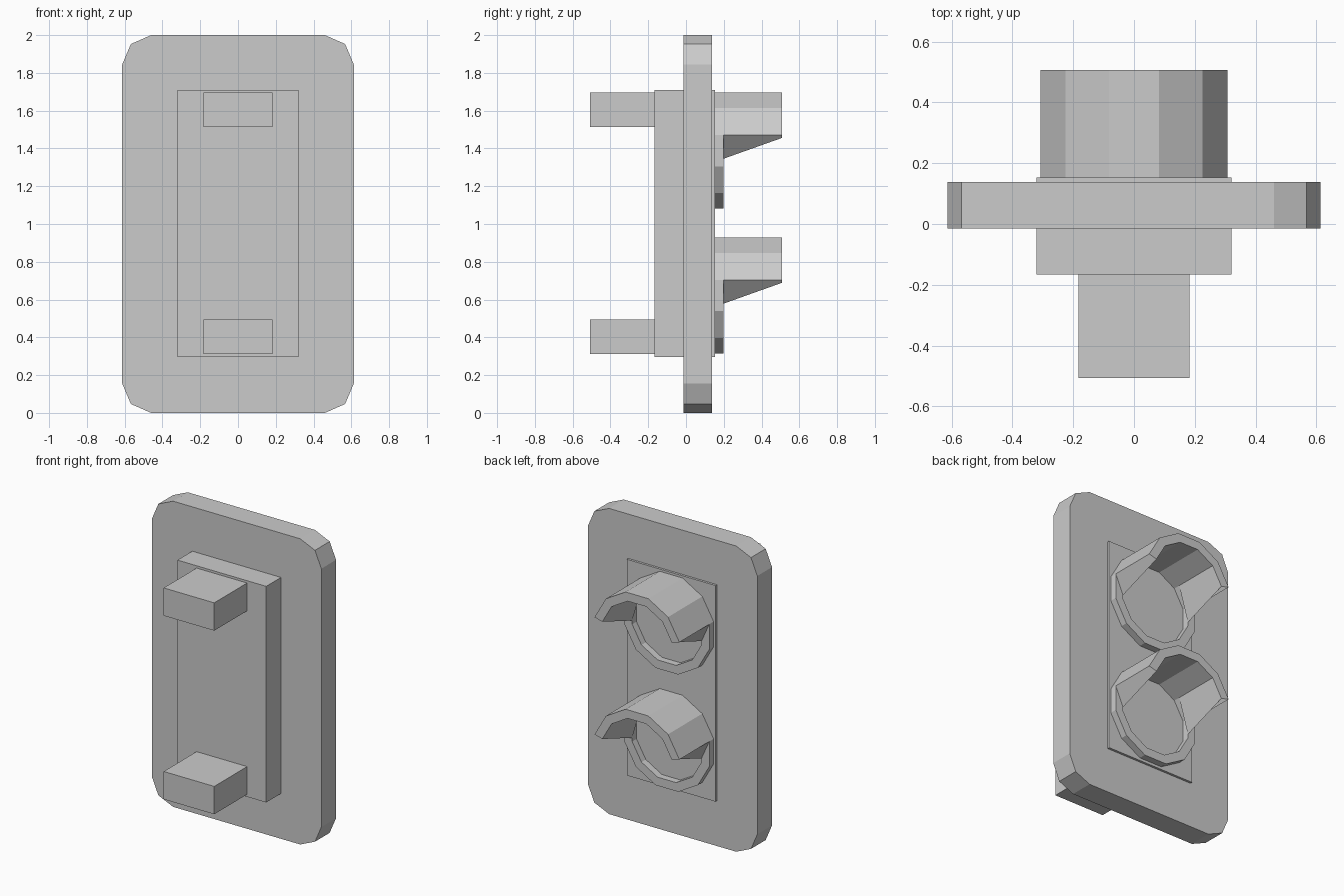
import bpy, bmesh
from math import sin, cos, radians

if "Cube" in bpy.data.objects:
    bpy.data.objects.remove(bpy.data.objects["Cube"])


def finish(name, bm):
    bmesh.ops.recalc_face_normals(bm, faces=bm.faces[:])
    me = bpy.data.meshes.new(name)
    bm.to_mesh(me)
    bm.free()
    ob = bpy.data.objects.new(name, me)
    bpy.context.collection.objects.link(ob)
    return ob


def prism(name, pts, y0, y1):
    """Extrude an (x, z) outline from y0 to y1."""
    bm = bmesh.new()
    face = bm.faces.new([bm.verts.new((x, y0, z)) for x, z in pts])
    ext = bmesh.ops.extrude_face_region(bm, geom=[face], use_keep_orig=True)
    new = [v for v in ext["geom"] if isinstance(v, bmesh.types.BMVert)]
    bmesh.ops.translate(bm, verts=new, vec=(0, y1 - y0, 0))
    return finish(name, bm)


def box(name, hx, z0, z1, y0, y1):
    return prism(name, [(-hx, z0), (hx, z0), (hx, z1), (-hx, z1)], y0, y1)


R_OUT, R_IN = 0.318, 0.26
Y_BASE, Y_RING, Y_TIP = 0.153, 0.198, 0.507


def arc(bm, r, y, cz, angles):
    return [bm.verts.new((r * cos(radians(a)), y, cz + r * sin(radians(a)))) for a in angles]


def band(name, cz, y0, y1, angles, closed, drop=0.0):
    """Thick 12-sided band; an open one has sloping ends lowered by drop at the root."""
    bm = bmesh.new()
    loops = [arc(bm, r, y, cz, angles) for r, y in
             ((R_OUT, y0), (R_OUT, y1), (R_IN, y1), (R_IN, y0))]
    n = len(angles)
    if not closed:
        for v in (loops[3][0], loops[3][-1]):
            v.co.z -= drop
    for i in range(n if closed else n - 1):
        j = (i + 1) % n
        for k in range(4):
            a, b = loops[k], loops[(k + 1) % 4]
            bm.faces.new((a[i], a[j], b[j], b[i]))
    if not closed:
        for i in (0, -1):
            bm.faces.new([lp[i] for lp in loops])
    return finish(name, bm)


# Cover plate with two-facet rounded corners
corner = [(0.613, 0.845), (0.567, 0.953), (0.46, 1.0)]
outline = corner + [(-x, z) for x, z in reversed(corner)]
outline += [(-x, -z) for x, z in outline]
prism("cover_plate", [(x, z + 1) for x, z in outline], -0.014, 0.138)

# Inner body passing through the plate
box("socket_body", 0.321, 0.296, 1.71, -0.167, Y_BASE)

# Front mounting pegs
box("upper_peg", 0.183, 1.513, 1.695, -0.507, -0.167)
box("lower_peg", 0.183, 0.312, 0.494, -0.507, -0.167)

# Rings with half hoods on the back
for label, cz in (("upper", 1.388), ("lower", 0.621)):
    band(label + "_ring", cz, Y_BASE, Y_RING, range(15, 375, 30), True)
    band(label + "_hood", cz, Y_RING, Y_TIP, range(15, 166, 30), False, 0.11)
